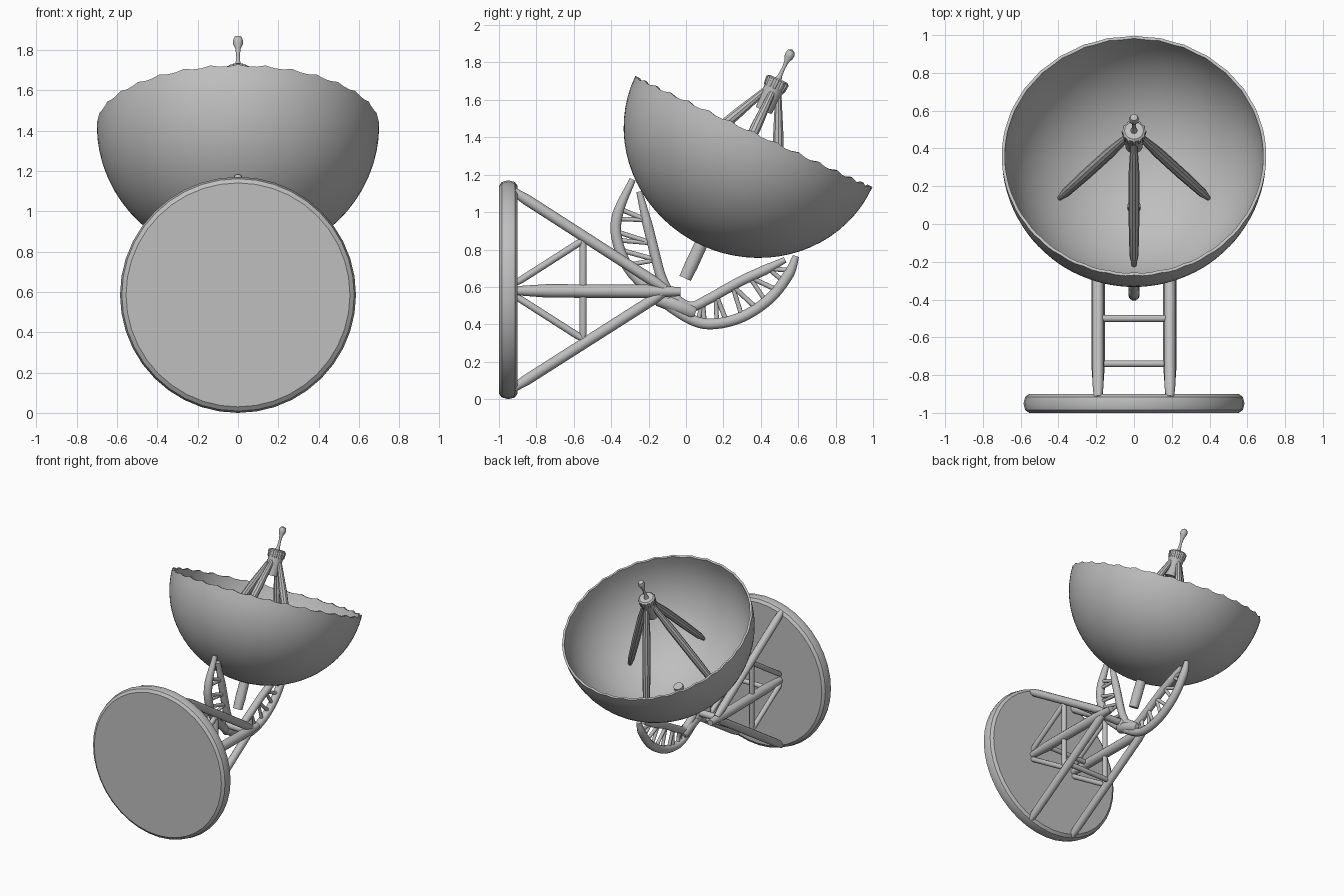
import bpy, bmesh, math
from mathutils import Vector

cube = bpy.data.objects.get("Cube")
if cube:
    bpy.data.objects.remove(cube, do_unlink=True)

grey = bpy.data.materials.new("light grey")
grey.diffuse_color = (0.52, 0.52, 0.52, 1)
grey.use_nodes = True
bsdf = grey.node_tree.nodes["Principled BSDF"]
bsdf.inputs["Base Color"].default_value = (0.52, 0.52, 0.52, 1)
bsdf.inputs["Roughness"].default_value = 0.7


def finish(ob, angle=35):
    if not ob.data.materials:
        ob.data.materials.append(grey)
    bpy.ops.object.select_all(action='DESELECT')
    ob.select_set(True)
    bpy.context.view_layer.objects.active = ob
    if ob.type == 'CURVE':
        bpy.ops.object.convert(target='MESH')
    bpy.ops.object.shade_smooth_by_angle(angle=math.radians(angle))
    return ob


def lathe(name, origin, axis, profile, seg=12, waves=0, amp=0.0):
    """Revolve (radius, height) pairs around an axis; waves scallop the rim at height 0."""
    bm = bmesh.new()
    rings = []
    for r, h in profile:
        if r < 1e-5:
            rings.append([bm.verts.new((0, 0, h))])
            continue
        ring = []
        for i in range(seg):
            a = math.tau * i / seg
            lift = amp * math.cos(waves * a) if abs(h) < 1e-4 else 0
            ring.append(bm.verts.new((r * math.cos(a), r * math.sin(a), h + lift)))
        rings.append(ring)
    for a, b in zip(rings, rings[1:]):
        for i in range(seg):
            j = (i + 1) % seg
            if len(a) == 1:
                bm.faces.new((a[0], b[j], b[i]))
            elif len(b) == 1:
                bm.faces.new((a[i], a[j], b[0]))
            else:
                bm.faces.new((a[i], a[j], b[j], b[i]))
    for ring in (rings[0], rings[-1]):
        if len(ring) > 1:
            bm.faces.new(ring)
    bmesh.ops.recalc_face_normals(bm, faces=bm.faces)
    me = bpy.data.meshes.new(name)
    bm.to_mesh(me)
    bm.free()
    ob = bpy.data.objects.new(name, me)
    bpy.context.collection.objects.link(ob)
    ob.location = origin
    ob.rotation_mode = 'QUATERNION'
    ob.rotation_quaternion = Vector(axis).to_track_quat('Z', 'Y')
    return finish(ob)


def rod(name, p, q, r, end=0.75, taper=0.08):
    """Round bar from p to q with slightly narrowed ends."""
    p, q = Vector(p), Vector(q)
    n = (q - p).length
    return lathe(name, p, q - p, [(r * end, 0), (r, n * taper), (r, n * (1 - taper)), (r * end, n)])


def smooth_path(pts, steps=6):
    """Catmull-Rom samples through (y, z) points, in the centre plane."""
    v = [Vector((0, y, z)) for y, z in pts]
    v = [2 * v[0] - v[1]] + v + [2 * v[-1] - v[-2]]
    out = []
    for a, b, c, d in zip(v, v[1:], v[2:], v[3:]):
        for s in range(steps):
            t = s / steps
            out.append(0.5 * (2 * b + (c - a) * t + (2 * a - 5 * b + 4 * c - d) * t * t
                              + (3 * b - a - 3 * c + d) * t ** 3))
    return out + [v[-2]]


def tube(name, path, radius, tip=0.6):
    """Tube along a path, narrowing towards its first point."""
    cu = bpy.data.curves.new(name, 'CURVE')
    cu.dimensions = '3D'
    cu.bevel_depth = radius
    cu.bevel_resolution = 3
    cu.use_fill_caps = True
    sp = cu.splines.new('POLY')
    sp.points.add(len(path) - 1)
    for i, p in enumerate(path):
        sp.points[i].co = (*p, 1)
        sp.points[i].radius = min(1, tip + (1 - tip) * i / 6)
    ob = bpy.data.objects.new(name, cu)
    bpy.context.collection.objects.link(ob)
    return finish(ob, 50)


# Upright round base plate
lathe("base_plate", (0, -1, 0.585), (0, 1, 0),
      [(0, 0), (0.555, 0), (0.576, 0.015), (0.585, 0.05), (0.576, 0.085), (0.555, 0.1), (0, 0.1)], 40)

# Support frame, one set of bars on each side
for side, x in (("left", 0.19), ("right", -0.19)):
    rod(side + "_upper_beam", (x, -0.92, 1.11), (x, -0.11, 0.59), 0.029)
    rod(side + "_lower_beam", (x, -0.92, 0.06), (x, -0.11, 0.575), 0.029)
    rod(side + "_middle_beam", (x, -0.92, 0.58), (x, -0.03, 0.575), 0.036, 0.65, 0.2)
    rod(side + "_upright", (x, -0.55, 0.32), (x, -0.55, 0.86), 0.019)
    rod(side + "_upper_diagonal", (x, -0.91, 0.62), (x, -0.55, 0.85), 0.019)
    rod(side + "_lower_diagonal", (x, -0.91, 0.55), (x, -0.55, 0.32), 0.019)

# Cross bars joining the two sides
for name, y, z, r in (("upper_cross_bar", -0.5, 0.84, 0.019), ("lower_cross_bar", -0.5, 0.33, 0.019),
                      ("middle_cross_bar", -0.74, 0.58, 0.018), ("axle", -0.135, 0.572, 0.026)):
    w = 0.215 if name == "axle" else 0.19
    rod(name, (-w, y, z), (w, y, z), r)

# Two-armed lattice cradle: outer and inner chord of each arm, tip first
arms = {
    "front": ([(-0.285, 1.175), (-0.365, 0.99), (-0.368, 0.85), (-0.30, 0.69), (-0.15, 0.54)],
              [(-0.25, 1.11), (-0.205, 0.93), (-0.17, 0.79), (-0.135, 0.66), (-0.09, 0.56)], 5),
    "rear": ([(0.588, 0.765), (0.55, 0.67), (0.45, 0.54), (0.3, 0.44), (0.14, 0.402), (0.02, 0.43), (-0.15, 0.54)],
             [(0.53, 0.745), (0.42, 0.69), (0.3, 0.635), (0.2, 0.58), (0.12, 0.535), (0.02, 0.495), (-0.09, 0.56)], 7),
}
for arm, (outer, inner, bays) in arms.items():
    a, b = smooth_path(outer), smooth_path(inner)
    tube(arm + "_cradle_outer_chord", a, 0.03)
    tube(arm + "_cradle_inner_chord", b, 0.028)
    n = len(a) - 1
    for k in range(1, bays):
        i, j = round(n * k / bays), round(n * (k + 0.5) / bays)
        rod(arm + "_cradle_web", a[i], b[i], 0.013, 1.4, 0.2)
        rod(arm + "_cradle_brace", b[i], a[min(j, n)], 0.012, 1.4, 0.2)
# Solid knuckle where the arms meet
rod("cradle_knuckle", (0, -0.16, 0.545), (0, 0.05, 0.46), 0.042)
rod("cradle_hub", (0, -0.135, 0.58), (0, -0.1, 0.53), 0.04)

# Dish frame: rim centre, axis and in-plane direction
C = Vector((0, 0.36, 1.425))
A = Vector((0, 0.424, 0.906)).normalized()
U = Vector((0, 0.906, -0.424)).normalized()
X = Vector((1, 0, 0))

# Bowl with a thin wall and a scalloped rim
N = 18
arc = [math.pi / 2 * i / N for i in range(N + 1)]
profile = [(0.70 * math.sin(t), -0.663 * math.cos(t)) for t in arc]
profile += [(0.684 * math.sin(t), -0.647 * math.cos(t)) for t in reversed(arc)]
profile = [(r, 0 if abs(h) < 1e-6 else h) for r, h in profile]
lathe("dish_bowl", C, A, profile, 96, 32, 0.007)

# Stub behind the bowl
lathe("dish_stub", C - A * 0.86, A, [(0, 0), (0.034, 0), (0.037, 0.08), (0.035, 0.24), (0, 0.24)], 14)

# Four feed legs, pointed at both ends
for d in (X, -X, U, -U):
    foot = C + d * 0.40 - A * 0.54
    top = C + d * 0.035 + A * 0.24
    n = (top - foot).length
    lathe("feed_leg", foot, top - foot,
          [(0.010, 0), (0.024, n * 0.1), (0.029, n * 0.4), (0.029, n * 0.75), (0.018, n)], 10)

# Feed collar with ribs, then the antenna with its bulb
lathe("feed_collar", C + A * 0.13, A,
      [(0, 0), (0.046, 0), (0.052, 0.10), (0.056, 0.13), (0.060, 0.18), (0.05, 0.188), (0, 0.188)], 20)
side_dir = A.cross(X)
for k in range(12):
    a = math.tau * k / 12
    d = X * math.cos(a) + side_dir * math.sin(a)
    rod("collar_rib", C + d * 0.053 + A * 0.26, C + d * 0.058 + A * 0.31, 0.008)
lathe("antenna", C + A * 0.31, A,
      [(0, 0), (0.02, 0), (0.012, 0.03), (0.009, 0.07), (0.013, 0.11), (0.024, 0.135),
       (0.026, 0.152), (0.019, 0.172), (0, 0.18)], 14)
